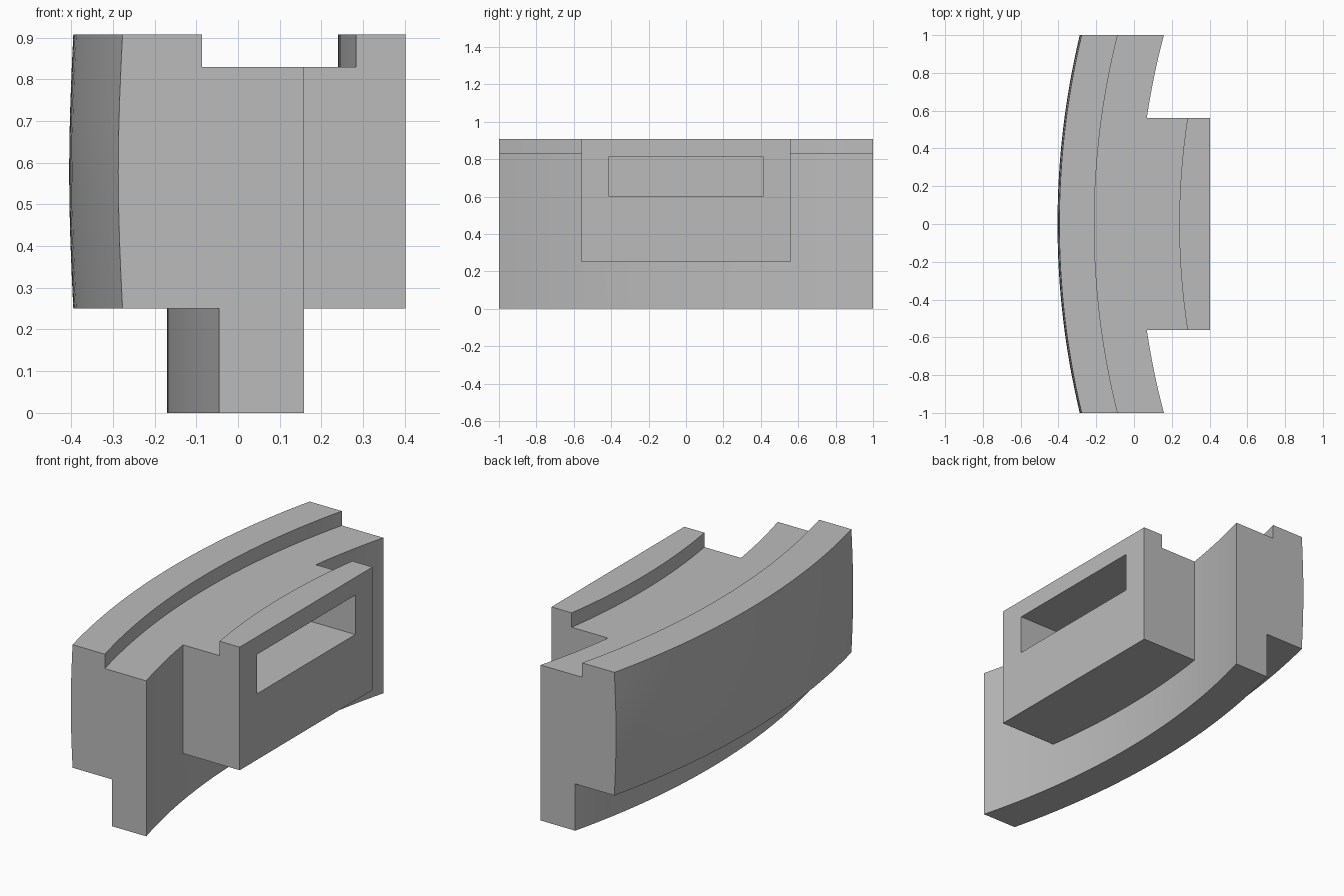
import bpy, bmesh, math

if "Cube" in bpy.data.objects:
    bpy.data.objects.remove(bpy.data.objects["Cube"])

CX = 3.9  # all curved walls share one vertical axis at x = CX

grey = bpy.data.materials.new("plain grey")
grey.diffuse_color = (0.5, 0.5, 0.5, 1)
grey.use_nodes = True
grey.node_tree.nodes["Principled BSDF"].inputs["Base Color"].default_value = grey.diffuse_color


def arc_x(x0, y):
    """x at depth y on the concentric arc that passes through (x0, 0)."""
    return CX - math.sqrt((CX - x0) ** 2 - y * y)


def sweep(name, profile, half, steps):
    """Sweep (x, z, curved) points along y, following the arc where curved."""
    bm = bmesh.new()
    rings = []
    for i in range(steps + 1):
        y = half * (2 * i / steps - 1)
        rings.append([bm.verts.new((arc_x(x, y) if curved else x, y, z))
                      for x, z, curved in profile])
    n = len(profile)
    for a, b in zip(rings, rings[1:]):
        for j in range(n):
            k = (j + 1) % n
            bm.faces.new((a[j], a[k], b[k], b[j]))
    bm.faces.new(rings[0])
    bm.faces.new(rings[-1])
    bmesh.ops.recalc_face_normals(bm, faces=bm.faces)
    mesh = bpy.data.meshes.new(name)
    bm.to_mesh(mesh)
    bm.free()
    mesh.materials.append(grey)
    ob = bpy.data.objects.new(name, mesh)
    bpy.context.collection.objects.link(ob)
    return ob


# Curved body: foot, overhanging bulged outer wall, raised outer rim
bulge = [(-0.395 - 0.01 * math.sin(math.pi * i / 8), 0.25 + 0.657 * i / 8, True)
         for i in range(9)]
body = sweep("curved_body",
             [(0.027, 0, True), (-0.17, 0, True), (-0.17, 0.25, True)] + bulge +
             [(-0.21, 0.907, True), (-0.21, 0.83, True), (0.027, 0.83, True)],
             1.0, 32)

# Projecting block with flat front and raised lip
block = sweep("front_block",
              [(-0.04, 0.25, True), (0.402, 0.25, False), (0.402, 0.907, False),
               (0.24, 0.907, True), (0.24, 0.83, True), (-0.04, 0.83, True)],
              0.56, 18)

# Slot cut into the block face
slot = sweep("slot_cutter",
             [(0.05, 0.602, False), (0.6, 0.602, False),
              (0.6, 0.812, False), (0.05, 0.812, False)], 0.415, 1)

for tool, op in ((block, 'UNION'), (slot, 'DIFFERENCE')):
    mod = body.modifiers.new(tool.name, 'BOOLEAN')
    mod.operation = op
    mod.solver = 'EXACT'
    mod.object = tool
    bpy.context.view_layer.objects.active = body
    bpy.ops.object.modifier_apply(modifier=mod.name)
    bpy.data.objects.remove(tool)

# Smooth curved walls, keep edges sharp
body.select_set(True)
bpy.context.view_layer.objects.active = body
bpy.ops.object.shade_smooth_by_angle(angle=math.radians(20))
